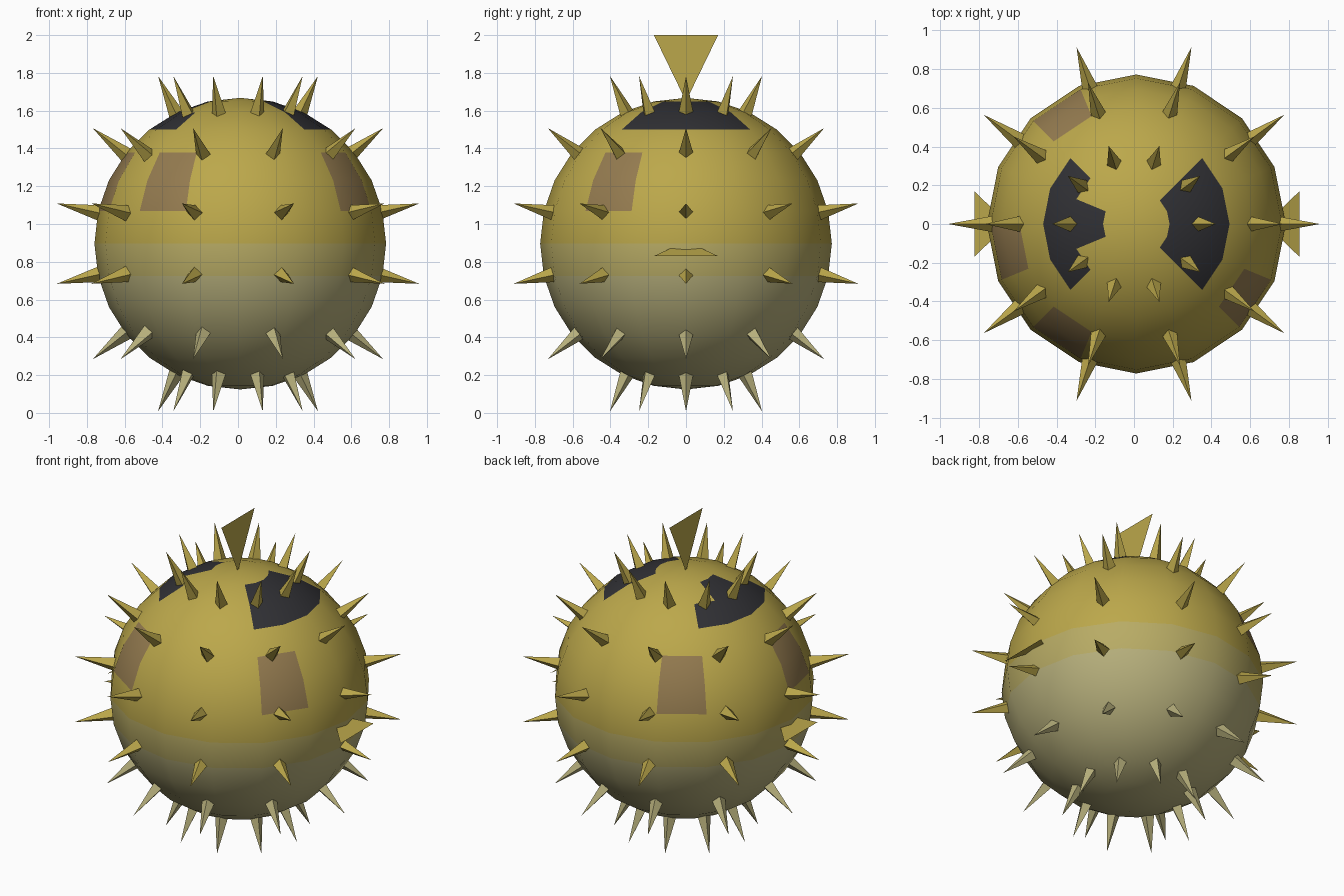
import bpy, bmesh
from math import pi, cos, sin, radians, degrees, atan2
from mathutils import Vector, Matrix

if "Cube" in bpy.data.objects:
    bpy.data.objects.remove(bpy.data.objects["Cube"])

CENTER = Vector((0, 0, 0.896))


def material(name, rgb):
    m = bpy.data.materials.new(name)
    m.diffuse_color = (*rgb, 1)
    m.use_nodes = True
    m.node_tree.nodes["Principled BSDF"].inputs["Base Color"].default_value = m.diffuse_color
    return m


yellow = material("yellow", (0.50, 0.39, 0.07))
olive = material("olive", (0.48, 0.41, 0.13))
cream = material("cream", (0.47, 0.43, 0.20))
brown = material("brown", (0.30, 0.20, 0.08))
dark = material("dark", (0.03, 0.03, 0.035))


def make_object(name, bm, mats):
    mesh = bpy.data.meshes.new(name)
    bm.to_mesh(mesh)
    bm.free()
    for m in mats:
        mesh.materials.append(m)
    ob = bpy.data.objects.new(name, mesh)
    bpy.context.collection.objects.link(ob)
    return ob


# Round body with belly, blotches and two dark patches near the top
bm = bmesh.new()
bmesh.ops.create_uvsphere(bm, u_segments=16, v_segments=14, radius=0.772)
bmesh.ops.translate(bm, vec=CENTER + Vector((0.012, 0, 0)), verts=bm.verts)
BLOTCHES = (-115, -34, 113, 195)
for f in bm.faces:
    f.smooth = True
    c = f.calc_center_median()
    az = degrees(atan2(c.y, c.x))
    near = min(abs((az - b + 180) % 360 - 180) for b in BLOTCHES)
    if c.z < 0.74:
        f.material_index = 2
    elif c.z < 0.89:
        f.material_index = 1
    elif c.z > 1.42 and 0.2 < abs(c.x) < 0.42 and abs(c.y) < 0.25:
        f.material_index = 4
    elif 1.03 < c.z < 1.38 and near < 11.3:
        f.material_index = 3
make_object("body", bm, [yellow, olive, cream, brown, dark])

# Six rings of ten four-sided spikes
bm = bmesh.new()
for elev in (64.5, 38.5, 12.5, -12.5, -38.5, -64.5):
    for i in range(10):
        e, a = radians(elev), 2 * pi * i / 10
        d = Vector((cos(e) * cos(a), cos(e) * sin(a), sin(e)))
        side = Vector((-sin(a), cos(a), 0))
        up = d.cross(side)
        base = CENTER + d * 0.72
        tip = bm.verts.new(CENTER + d * 0.983)
        ring = [bm.verts.new(base + o * 0.047) for o in (side, up, -side, -up)]
        faces = [bm.faces.new((ring[k], ring[(k + 1) % 4], tip)) for k in range(4)]
        faces.append(bm.faces.new(ring[::-1]))
        for f in faces:
            f.material_index = 1 if elev < -20 else 0
bmesh.ops.recalc_face_normals(bm, faces=bm.faces)
make_object("spikes", bm, [yellow, cream])


# Flat triangular fins: one on top, one on each side
def fin(name, points):
    bm = bmesh.new()
    bm.faces.new([bm.verts.new(p) for p in points])
    make_object(name, bm, [yellow])


fin("top_fin", [(0, 0, 1.65), (0, 0.17, 2.0), (0, -0.17, 2.0)])
fin("right_fin", [(0.68, 0, 0.91), (0.855, -0.17, 0.83), (0.855, 0.17, 0.83)])
fin("left_fin", [(-0.65, 0, 0.91), (-0.825, 0.17, 0.83), (-0.825, -0.17, 0.83)])
